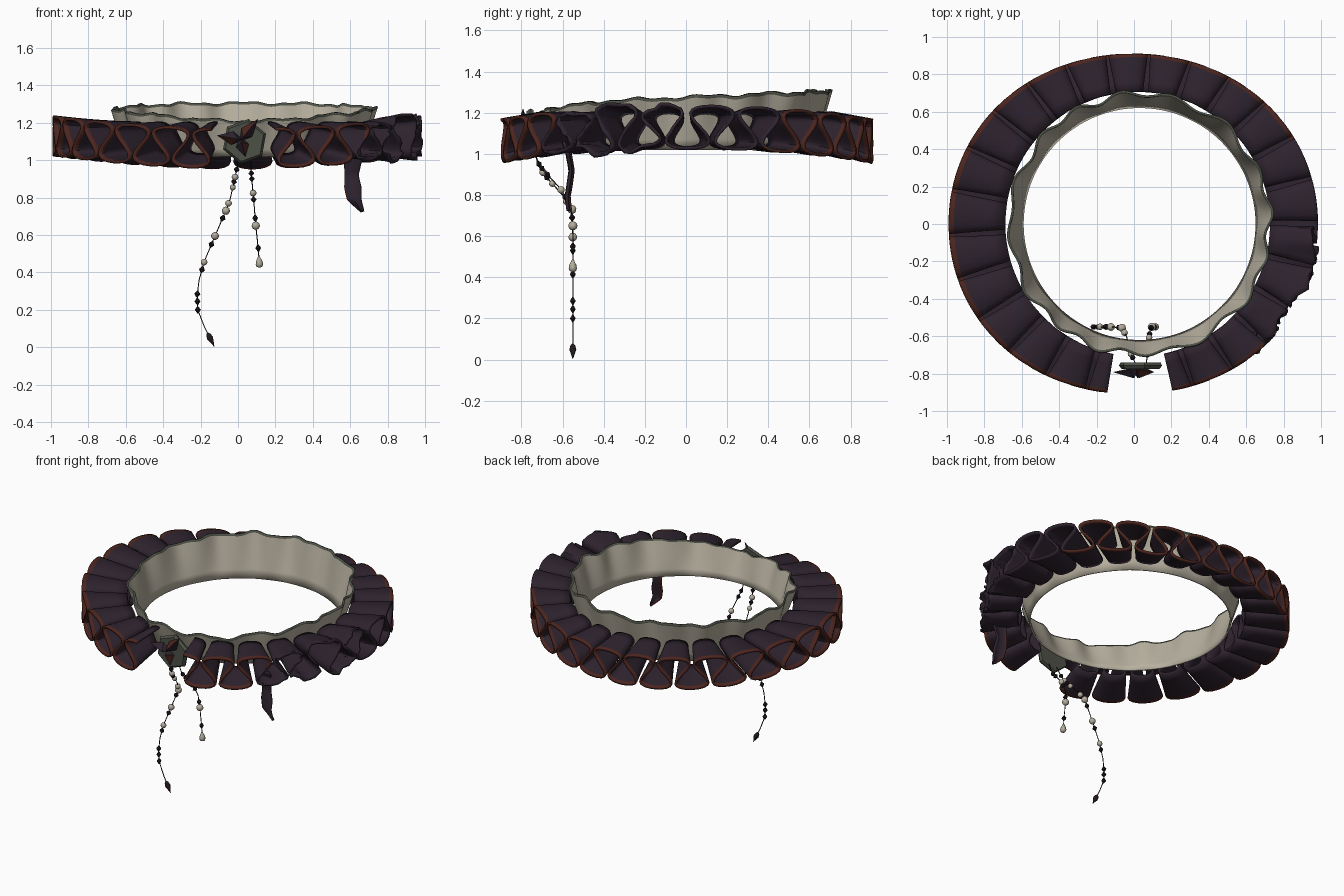
import bpy, bmesh, math, random
from mathutils import Vector

if "Cube" in bpy.data.objects:
    bpy.data.objects.remove(bpy.data.objects["Cube"])

random.seed(4)
sin, cos, pi, rad = math.sin, math.cos, math.pi, math.radians


def colour(name, r, g, b):
    m = bpy.data.materials.new(name)
    m.diffuse_color = (r, g, b, 1)
    m.use_nodes = True
    m.node_tree.nodes["Principled BSDF"].inputs["Base Color"].default_value = m.diffuse_color
    return m


plum = colour("plum cloth", 0.027, 0.0165, 0.027)
rust = colour("rust trim", 0.072, 0.018, 0.013)
cream = colour("cream cloth", 0.47, 0.43, 0.345)
sage = colour("grey green trim", 0.075, 0.082, 0.062)
bone = colour("bone bead", 0.46, 0.42, 0.34)
jet = colour("jet bead", 0.016, 0.009, 0.013)


def make(name, bm, mats, smooth=40):
    bmesh.ops.recalc_face_normals(bm, faces=bm.faces)
    me = bpy.data.meshes.new(name)
    bm.to_mesh(me)
    bm.free()
    for m in mats:
        me.materials.append(m)
    if smooth:
        me.shade_smooth()
        me.set_sharp_from_angle(angle=rad(smooth))
    ob = bpy.data.objects.new(name, me)
    bpy.context.collection.objects.link(ob)
    return ob


def sheet(name, rows, mats, rule, thick, closed=False):
    """Skin a grid of points; rule(i, j) picks the material; then thicken."""
    bm = bmesh.new()
    g = [[bm.verts.new(p) for p in row] for row in rows]
    n = len(g)
    for i in range(n if closed else n - 1):
        for j in range(len(g[0]) - 1):
            k = (i + 1) % n
            f = bm.faces.new((g[i][j], g[k][j], g[k][j + 1], g[i][j + 1]))
            f.material_index = rule(i, j)
    ob = make(name, bm, mats)
    mod = ob.modifiers.new("thickness", "SOLIDIFY")
    mod.thickness, mod.offset = thick, 0
    return ob


# Neck band: round at the bottom, flared and wavy at the top, dipping at the front
rows = []
N = 264
for i in range(N):
    a = 2 * pi * i / N
    wave = 0.017 * sin(16 * a + 0.9 * sin(3 * a)) + 0.006 * sin(9 * a)
    top = 1.278 + 0.030 * sin(a) - 0.036 * max(0, -sin(a)) ** 4
    top += 0.006 * sin(13 * a) + 0.004 * sin(31 * a)
    row = []
    for t in (0, 0.2, 0.4, 0.6, 0.8, 0.95, 1):
        r = 0.625 + 0.070 * t + wave * t ** 0.8
        row.append((0.03 + r * cos(a), r * sin(a), 1.02 + (top - 1.02) * t))
    rows.append(row)
sheet("neck_band", rows, [cream, sage], lambda i, j: int(j == 5), 0.011, True)

# Ruff: one ribbon folded into figure-eight loops, open at the front
FOLDS, STEPS = 24, 28
A0, A1 = rad(-77), rad(261)
P = (A1 - A0) / FOLDS
RADIAL = (0, 0.25, 0.5, 0.75, 0.91, 1)


def torn(a):
    return rad(-46) < a < rad(-3)


def plain(a):
    return rad(-46) < a < rad(27)


jit = [(random.uniform(-.045, .02), random.uniform(-.025, .025)) for _ in range(FOLDS * 2 + 2)]
rows, angles = [], []
for i in range(FOLDS * STEPS + 1):
    f = 2 * pi * i / STEPS
    base = A0 + P * i / STEPS
    angles.append(base)
    lift = (cos(f) - 0.02 * cos(3 * f)) / 0.98
    dr, dz = jit[2 * i // STEPS]
    row = []
    for t in RADIAL:
        a = base + (0.060 + 0.015 * t) * sin(2 * f)
        inner = 0.708 + 0.02 * cos(a)
        outer = 0.987 - 0.078 * abs(sin(a)) ** 2.6 - 0.004 * cos(a)
        mid = 1.13 - 0.070 * sin(a) ** 2
        r = inner + (outer - inner) * t
        z = 1.115 + (mid - 1.115) * t + lift * (0.085 + 0.018 * t)
        if torn(base):
            r += t * (dr + random.uniform(-.012, .012) * t)
            z += t * (dz * lift + random.uniform(-.006, .006))
            a += t * dr * 0.5
        row.append((r * cos(a), r * sin(a), z))
    rows.append(row)
sheet("ruff", rows, [plum, rust],
      lambda i, j: int(j == len(RADIAL) - 2 and not plain(angles[i])), 0.015)


# Loose ribbon hanging below the torn part of the ruff
def blend(pts, t):
    s = t * (len(pts) - 1)
    k = min(int(s), len(pts) - 2)
    return Vector(pts[k]).lerp(Vector(pts[k + 1]), s - k)


tail = [(0.60, -0.60, 1.06), (0.615, -0.58, 1.0), (0.608, -0.565, 0.92),
        (0.615, -0.575, 0.85), (0.622, -0.585, 0.79), (0.665, -0.575, 0.725)]
half = [(w, 0, 0) for w in (0.055, 0.046, 0.034, 0.044, 0.036, 0.005)]
rows = []
for i in range(25):
    p, w = blend(tail, i / 24), blend(half, i / 24).x
    rows.append([p + Vector((s * w, 0.014 * s * s - 0.006 * s, 0)) for s in (-1, -0.8, 0, 0.8, 1)])
sheet("hanging_ribbon", rows, [plum, rust], lambda i, j: int(j == 0), 0.012)

# Brooch: tilted hexagonal box
bm = bmesh.new()
C = Vector((0.035, -0.757, 1.10))
rings = []
for r, y in ((0.115, 0.016), (0.122, 0.0), (0.108, -0.018)):
    rings.append([bm.verts.new(C + Vector((r * cos(rad(20 + 60 * k)), y, r * sin(rad(20 + 60 * k)))))
                  for k in range(6)])
for lo, hi in zip(rings, rings[1:]):
    for k in range(6):
        bm.faces.new((lo[k], lo[(k + 1) % 6], hi[(k + 1) % 6], hi[k]))
bm.faces.new(rings[0])
bm.faces.new(rings[-1])
make("brooch_plate", bm, [sage], 0)

# Folded shards meeting in a star on the brooch
H = C + Vector((-0.02, 0, 0.01))
front = Vector((0, -1, 0))
for n, (deg, length) in enumerate(((50, 0.145), (170, 0.13), (285, 0.095))):
    d = Vector((cos(rad(deg)), 0, sin(rad(deg))))
    s = Vector((-d.z, 0, d.x))
    bm = bmesh.new()
    pts = [H + front * 0.015 - d * 0.015, H + d * length * 0.35 + s * 0.036 + front * 0.018,
           H + d * length * 0.35 - s * 0.036 + front * 0.018,
           H + d * length + front * 0.035, H + d * 0.015 + front * 0.068]
    v = [bm.verts.new(p) for p in pts]
    for q, m in (((0, 1, 4), 0), ((1, 3, 4), 1), ((3, 2, 4), 0), ((2, 0, 4), 0), ((0, 2, 3, 1), 0)):
        bm.faces.new([v[k] for k in q]).material_index = m
    make("brooch_shard_%d" % (n + 1), bm, [plum, rust], 0)


# Bead strands
def strand(name, pts):
    cu = bpy.data.curves.new(name, "CURVE")
    cu.dimensions = "3D"
    cu.bevel_depth, cu.bevel_resolution = 0.0028, 1
    sp = cu.splines.new("POLY")
    sp.points.add(len(pts) - 1)
    for p, q in zip(sp.points, pts):
        p.co = (*q, 1)
    cu.materials.append(jet)
    bpy.context.collection.objects.link(bpy.data.objects.new(name, cu))


def at_height(pts, z):
    for a, b in zip(pts, pts[1:]):
        if a[2] >= z >= b[2]:
            return Vector(a).lerp(Vector(b), (a[2] - z) / (a[2] - b[2])), Vector(a) - Vector(b)
    return Vector(pts[-1]), Vector(pts[-2]) - Vector(pts[-1])


def bead(name, pts, z, profile, sides, mat, smooth):
    """Turn a small (radius, height) profile around the strand."""
    p, d = at_height(pts, z)
    q = Vector((0, 0, 1)).rotation_difference(d.normalized())
    bm = bmesh.new()
    g = [[bm.verts.new(p + q @ Vector((r * cos(2 * pi * k / sides), r * sin(2 * pi * k / sides), h)))
          for k in range(sides)] for r, h in profile]
    for a, b in zip(g, g[1:]):
        for k in range(sides):
            bm.faces.new((a[k], a[(k + 1) % sides], b[(k + 1) % sides], b[k]))
    bm.faces.new(g[0])
    bm.faces.new(g[-1])
    make(name, bm, [mat], smooth)


def ball(r):
    return [(max(r * sin(pi * k / 8), 0.001), -r * cos(pi * k / 8)) for k in range(9)]


diamond = [(0.003, -0.019), (0.016, 0), (0.003, 0.019)]
drop = [(0.004, -0.03), (0.016, -0.025), (0.020, -0.012), (0.016, 0.006), (0.008, 0.022), (0.003, 0.034)]
spear = [(0.001, -0.046), (0.017, 0.004), (0.012, 0.026), (0.003, 0.036)]

long_pts = [(0.01, -0.75, 1.04), (-0.005, -0.72, 0.96), (-0.018, -0.69, 0.90), (-0.04, -0.60, 0.80),
            (-0.065, -0.555, 0.73), (-0.125, -0.55, 0.59), (-0.18, -0.55, 0.46), (-0.208, -0.55, 0.36),
            (-0.218, -0.55, 0.28), (-0.215, -0.55, 0.20), (-0.18, -0.55, 0.11), (-0.13, -0.55, 0.01)]
short_pts = [(0.065, -0.75, 1.04), (0.07, -0.71, 0.94), (0.08, -0.61, 0.83), (0.088, -0.56, 0.74),
             (0.095, -0.55, 0.65), (0.108, -0.55, 0.53), (0.114, -0.55, 0.45)]
strands = (("long", long_pts, ((0.91, 0.018), (0.855, 0.016), (0.77, 0.018), (0.73, 0.022), (0.595, 0.021), (0.455, 0.018)),
            (0.95, 0.885, 0.69, 0.55, 0.415, 0.285, 0.245, 0.20), spear, 0.045, jet),
           ("short", short_pts, ((0.825, 0.018), (0.65, 0.022)),
            (0.93, 0.90, 0.79, 0.69, 0.53), drop, 0.456, bone))
for name, pts, rounds, diamonds, end, end_z, end_mat in strands:
    strand(name + "_string", pts)
    for k, (z, r) in enumerate(rounds):
        bead("%s_round_bead_%d" % (name, k + 1), pts, z, ball(r), 12, bone, 60)
    for k, z in enumerate(diamonds):
        bead("%s_diamond_bead_%d" % (name, k + 1), pts, z, diamond, 6, jet, 0)
    bead(name + "_end_bead", pts, end_z, end, 8, end_mat, 50)
